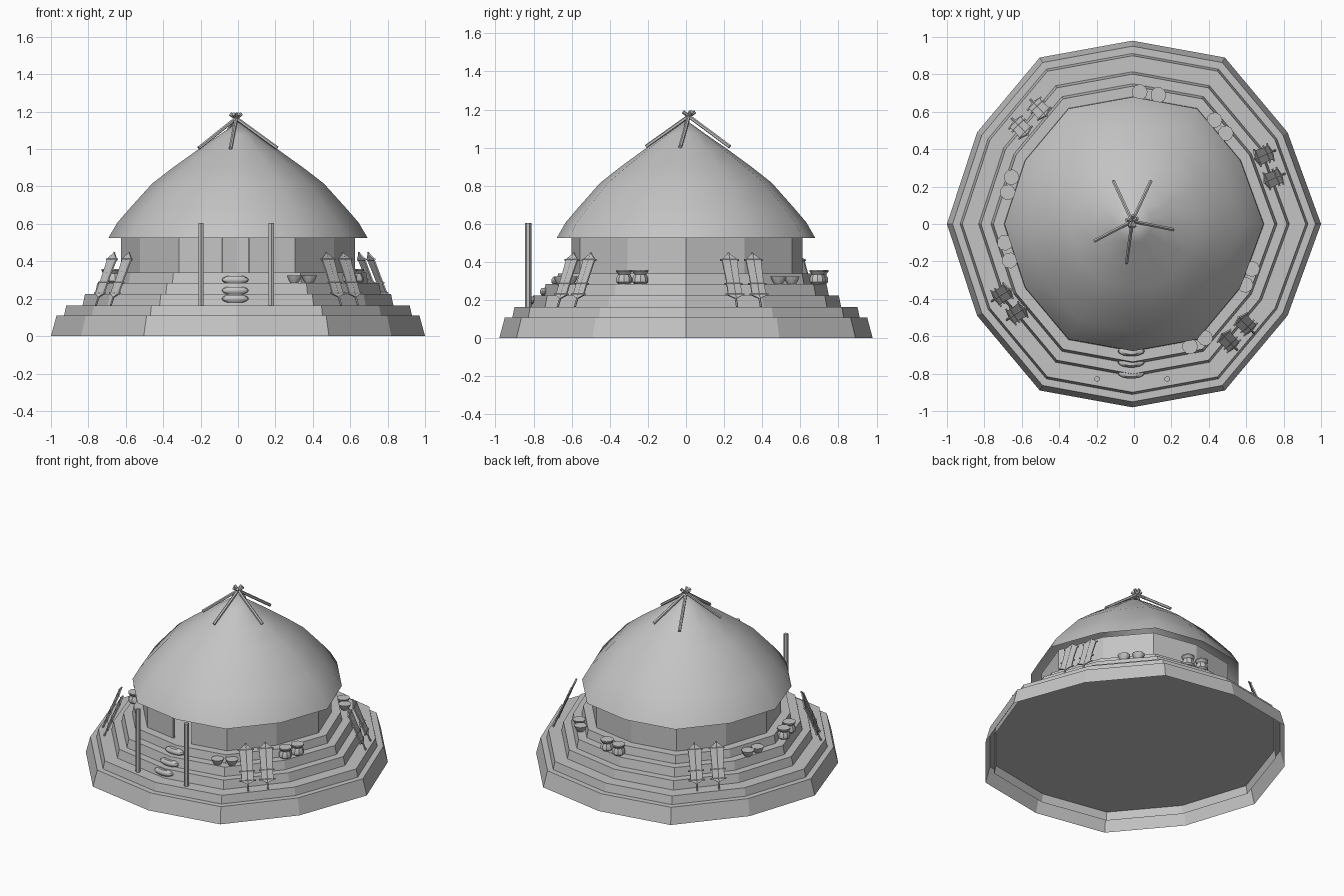
import bpy, bmesh, math
from mathutils import Vector, Matrix

if "Cube" in bpy.data.objects:
    bpy.data.objects.remove(bpy.data.objects["Cube"])

clay = bpy.data.materials.new("plain_grey")
clay.use_nodes = True
clay.diffuse_color = (0.55, 0.55, 0.55, 1)
clay.node_tree.nodes["Principled BSDF"].inputs["Base Color"].default_value = (0.55, 0.55, 0.55, 1)

# Twelve-sided footprint, alternating sharp and blunt corners
QUARTER = [(1, 0), (0.83, 0.49), (0.495, 0.89), (0, 0.98)]
FOOT = QUARTER + [(-x, y) for x, y in QUARTER[2::-1]]
FOOT += [(x, -y) for x, y in FOOT[5:0:-1]]
FOOT = [(x - 0.009 if abs(x) < 0.9 else x, y) for x, y in FOOT]


def finish(name, bm, smooth=None, recalc=True):
    if recalc:
        bmesh.ops.recalc_face_normals(bm, faces=bm.faces)
    mesh = bpy.data.meshes.new(name)
    bm.to_mesh(mesh)
    bm.free()
    mesh.materials.append(clay)
    ob = bpy.data.objects.new(name, mesh)
    bpy.context.collection.objects.link(ob)
    if smooth:
        bpy.ops.object.select_all(action="DESELECT")
        ob.select_set(True)
        bpy.context.view_layer.objects.active = ob
        bpy.ops.object.shade_smooth_by_angle(angle=math.radians(smooth))
    return ob


def loft(bm, outline, profile, cap_top=False, cap_bottom=False, origin=(0, 0)):
    rings = [[bm.verts.new((origin[0] + x * s, origin[1] + y * s, z)) for x, y in outline]
             for s, z in profile]
    n = len(outline)
    for low, high in zip(rings, rings[1:]):
        for i in range(n):
            j = (i + 1) % n
            bm.faces.new((low[i], low[j], high[j], high[i]))
    if cap_top:
        bm.faces.new(rings[-1])
    if cap_bottom:
        bm.faces.new(rings[0][::-1])


def rod(bm, a, b, radius, sides=6):
    a, b = Vector(a), Vector(b)
    turn = (b - a).to_track_quat("Z", "Y").to_matrix().to_4x4()
    bmesh.ops.create_cone(bm, cap_ends=True, segments=sides, radius1=radius, radius2=radius,
                          depth=(b - a).length, matrix=Matrix.Translation((a + b) / 2) @ turn)


def circle(sides):
    return [(math.cos(math.tau * i / sides), math.sin(math.tau * i / sides)) for i in range(sides)]


# Platform of five overlapping tiers, each open underneath
tiers = [(1, 0, 0.97, 0.11), (0.942, 0.055, 0.918, 0.165), (0.842, 0.112, 0.818, 0.225),
         (0.777, 0.17, 0.752, 0.285), (0.705, 0.23, 0.685, 0.34)]
for i, (r1, z1, r2, z2) in enumerate(tiers):
    bm = bmesh.new()
    loft(bm, FOOT, [(r1, z1), (r2, z2)], cap_top=True)
    finish("platform_tier_%d" % (i + 1), bm, recalc=False)

# Wall with an open doorway at the front
corners = [(x * 0.625, y * 0.625) for x, y in FOOT]
path = [(0.06, -0.601)] + corners[10:] + corners[:9] + [(-0.085, -0.597)]
bm = bmesh.new()
low = [bm.verts.new((x, y, 0.335)) for x, y in path]
high = [bm.verts.new((x, y, 0.53)) for x, y in path]
for i in range(len(path) - 1):
    bm.faces.new((low[i], low[i + 1], high[i + 1], high[i]))
wall = finish("wall", bm, recalc=False)
thick = wall.modifiers.new("thickness", "SOLIDIFY")
thick.thickness = 0.015
thick.offset = -1

# Domed roof, open at the eave
bm = bmesh.new()
loft(bm, FOOT, [(0.693, 0.525), (0.645, 0.607), (0.58, 0.682), (0.46, 0.815),
                (0.35, 0.9), (0.22, 0.993), (0.1, 1.075), (0, 1.145)])
bmesh.ops.remove_doubles(bm, verts=bm.verts, dist=0.0005)
finish("roof", bm, smooth=60)

# Crossed poles at the peak
bm = bmesh.new()
for x, y in [(-0.11, 0.23), (0.09, 0.23), (0.21, -0.03), (-0.04, -0.21), (-0.21, -0.09)]:
    foot = Vector((x, y, 1.005))
    peak = Vector((-0.01, 0.015, 1.165))
    rod(bm, foot, peak + (peak - foot).normalized() * 0.04, 0.01)
finish("peak_poles", bm)

# Entrance posts
for side, x in (("right", -0.197), ("left", 0.178)):
    bm = bmesh.new()
    rod(bm, (x, -0.828, 0.16), (x, -0.828, 0.605), 0.016)
    finish(side + "_entrance_post", bm, smooth=30)

# Oval stepping pads up the front
for i, (y, z) in enumerate([(-0.8, 0.2), (-0.74, 0.244), (-0.68, 0.301)]):
    bm = bmesh.new()
    loft(bm, [(x, v * 0.38) for x, v in circle(14)],
         [(0.045, z - 0.02), (0.066, z - 0.01), (0.072, z), (0.066, z + 0.01), (0.045, z + 0.02)],
         True, True, (-0.015, y))
    finish("stepping_pad_%d" % (i + 1), bm, smooth=30)

# Lidded pots and flat-topped bowls in pairs on the upper ledge
POT = [(0.03, 0.284), (0.042, 0.295), (0.042, 0.315), (0.031, 0.335), (0.043, 0.35), (0.043, 0.358)]
BOWL = [(0.022, 0.284), (0.033, 0.302), (0.042, 0.324)]
pot_pairs = [((0.03, 0.705), (0.13, 0.69)), ((-0.69, -0.1), (-0.665, -0.195)),
             ((0.63, -0.24), (0.595, -0.325))]
bowl_pairs = [((0.43, 0.555), (0.49, 0.485)), ((-0.655, 0.25), (-0.675, 0.17)),
              ((0.38, -0.61), (0.30, -0.655))]
for name, profile, pairs in (("pot", POT, pot_pairs), ("bowl", BOWL, bowl_pairs)):
    for i, pair in enumerate(pairs):
        bm = bmesh.new()
        for spot in pair:
            loft(bm, circle(9), profile, True, True, spot)
        finish("%s_pair_%d" % (name, i + 1), bm, smooth=35)


# Leaning stretching racks: a broad pointed panel on a pole with crossbars
def rack(bm, spot, out):
    side = Vector((-out.y, out.x, 0))
    base = Vector((spot[0], spot[1], 0.165)) + out * 0.06
    lean = (Vector((0, 0, 0.285)) - out * 0.12).normalized()
    normal = side.cross(lean)

    def at(u, t, w=0):
        return base + side * u + lean * t + normal * w

    outline = [(0, 0.045), (0.04, 0.065), (0.038, 0.16), (0.043, 0.27), (0, 0.305),
               (-0.043, 0.27), (-0.038, 0.16), (-0.04, 0.065)]
    front = [bm.verts.new(at(u, t, 0.004)) for u, t in outline]
    back = [bm.verts.new(at(u, t, -0.004)) for u, t in outline]
    bm.faces.new(front)
    bm.faces.new(back[::-1])
    for i in range(len(outline)):
        j = (i + 1) % len(outline)
        bm.faces.new((front[i], back[i], back[j], front[j]))
    rod(bm, at(0, 0), at(0, 0.308), 0.006)
    for t, half in ((0.07, 0.052), (0.13, 0.05), (0.266, 0.052)):
        rod(bm, at(-half, t), at(half, t), 0.006)


rack_pairs = [((-0.51, 0.62), (-0.61, 0.52)), ((0.7, 0.37), (0.75, 0.245)),
              ((-0.71, -0.38), (-0.63, -0.48)), ((0.6, -0.54), (0.51, -0.63))]
for i, (a, b) in enumerate(rack_pairs):
    out = Vector((a[0] + b[0], a[1] + b[1], 0)).normalized()
    bm = bmesh.new()
    for spot in (a, b):
        rack(bm, spot, out)
    finish("leaning_racks_%d" % (i + 1), bm)
